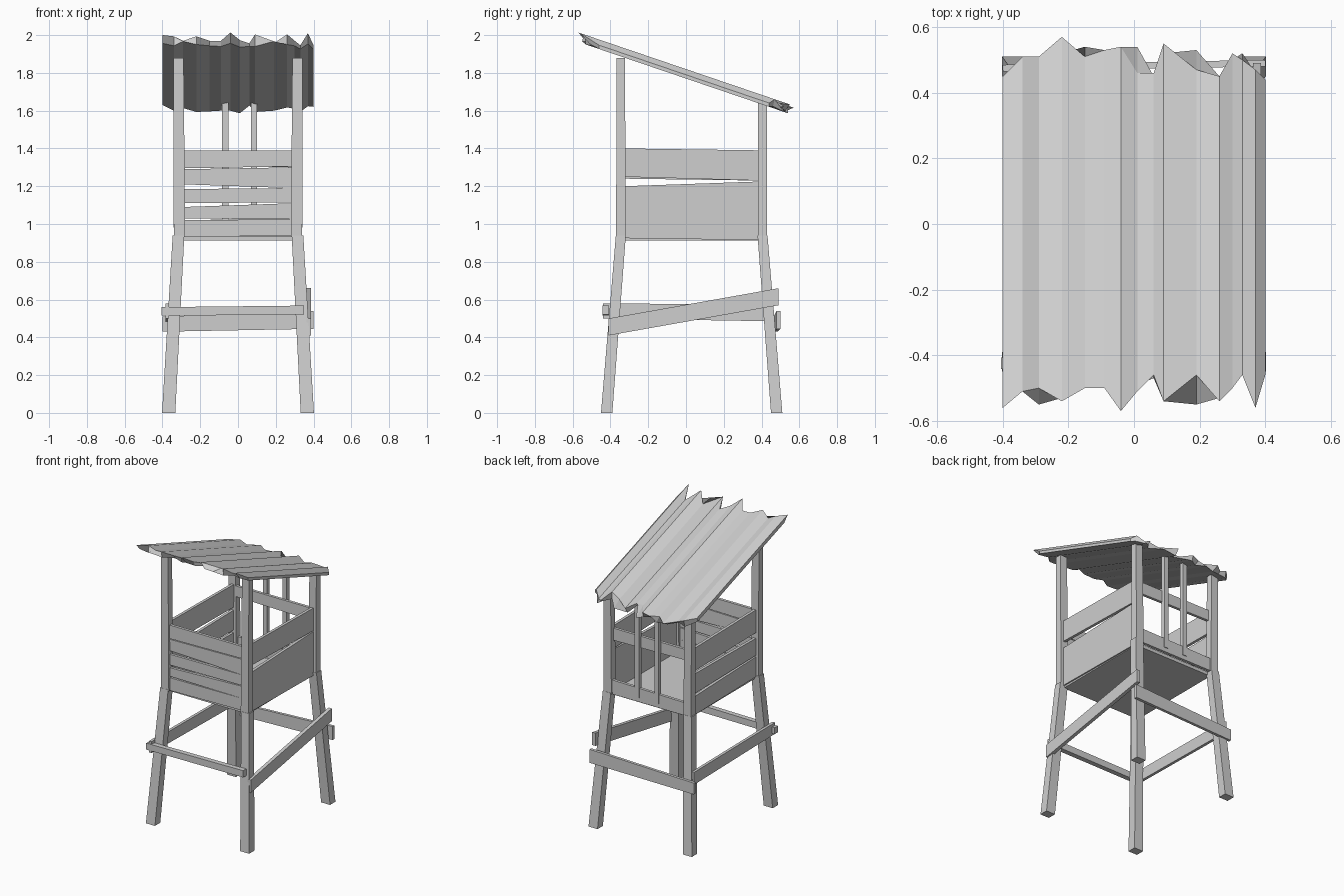
import bpy
import bmesh
from mathutils import Vector

if "Cube" in bpy.data.objects:
    bpy.data.objects.remove(bpy.data.objects["Cube"], do_unlink=True)

grey = bpy.data.materials.new("plain grey")
grey.use_nodes = True
tone = (0.62, 0.62, 0.62, 1)
grey.diffuse_color = tone
grey.node_tree.nodes["Principled BSDF"].inputs["Base Color"].default_value = tone


def loft(name, rings):
    """Skin a closed solid through rings of equal point count."""
    bm = bmesh.new()
    loops = [[bm.verts.new(p) for p in ring] for ring in rings]
    count = len(loops[0])
    for a, b in zip(loops, loops[1:]):
        for i in range(count):
            j = (i + 1) % count
            bm.faces.new((a[i], a[j], b[j], b[i]))
    bm.faces.new(loops[0])
    bm.faces.new(loops[-1])
    bmesh.ops.recalc_face_normals(bm, faces=bm.faces)
    mesh = bpy.data.meshes.new(name)
    bm.to_mesh(mesh)
    bm.free()
    mesh.materials.append(grey)
    obj = bpy.data.objects.new(name, mesh)
    bpy.context.collection.objects.link(obj)
    return obj


def post(name, foot, head, width, depth, taper=1):
    """Upright timber with level ends."""
    def ring(c, s):
        return [Vector(c) + Vector((sx * width * s / 2, sy * depth * s / 2, 0))
                for sx, sy in ((-1, -1), (1, -1), (1, 1), (-1, 1))]
    loft(name, [ring(foot, 1), ring(head, taper)])


def board(name, start, end, low, high, thick=0.02):
    """Plank between two plan points; low and high give edge heights at each end."""
    a, b = Vector(start), Vector(end)
    run = (b - a).normalized()
    side = Vector((-run.y, run.x)) * thick / 2
    rings = []
    for p, lo, hi in ((a, low[0], high[0]), (b, low[1], high[1])):
        rings.append([(*(p + side), lo), (*(p - side), lo),
                      (*(p - side), hi), (*(p + side), hi)])
    loft(name, rings)


# Splayed legs and upright corner posts
for sx, side in ((-1, "right"), (1, "left")):
    for row, foot_y, knee_y, top in (("front", -0.42, -0.345, 1.88),
                                     ("back", 0.48, 0.405, 1.64)):
        post(f"{row}_{side}_leg", (sx * 0.367, foot_y, 0),
             (sx * 0.315, knee_y, 0.94), 0.07, 0.06, 0.88)
        post(f"{row}_{side}_post", (sx * 0.31, knee_y, 0.93),
             (sx * 0.315, knee_y, top), 0.06, 0.05, 0.9)

# Platform floor
floor = [(-0.31, -0.33), (0.31, -0.33), (0.31, 0.39), (-0.31, 0.39)]
loft("floor", [[(x, y, 0.912) for x, y in floor], [(x, y, 0.935) for x, y in floor]])

# Front wall, five uneven planks
front_planks = (
    ((0.93, 0.94), (1.02, 1.025)),
    ((1.03, 1.025), (1.09, 1.11)),
    ((1.11, 1.115), (1.185, 1.19)),
    ((1.21, 1.19), (1.29, 1.30)),
    ((1.295, 1.305), (1.39, 1.39)),
)
for i, (low, high) in enumerate(front_planks):
    board(f"front_plank_{i + 1}", (-0.29, -0.345), (0.29, -0.345), low, high)

# Side walls
board("left_wall_lower", (0.31, -0.33), (0.31, 0.39), (0.925, 0.915), (1.20, 1.225))
board("left_wall_upper", (0.31, -0.33), (0.31, 0.39), (1.25, 1.23), (1.40, 1.39))
board("right_wall_lower", (-0.31, -0.33), (-0.31, 0.39), (0.93, 0.92), (1.07, 1.05))
board("right_wall_middle", (-0.31, -0.33), (-0.31, 0.39), (1.08, 1.07), (1.20, 1.21))
board("right_wall_upper", (-0.31, -0.33), (-0.31, 0.39), (1.24, 1.23), (1.40, 1.39))

# Open back: sill plank, top rail and two slender uprights
board("back_sill", (-0.29, 0.41), (0.29, 0.41), (0.93, 0.93), (1.02, 1.03))
board("back_rail", (-0.29, 0.39), (0.29, 0.39), (1.31, 1.30), (1.385, 1.385))
for name, x in (("right", -0.067), ("left", 0.085)):
    post(f"back_{name}_upright", (x, 0.41, 0.96), (x, 0.41, 1.65), 0.033, 0.03)

# Braces nailed across the legs
board("front_brace", (-0.405, -0.425), (0.35, -0.425), (0.515, 0.52), (0.56, 0.568), 0.035)
board("back_brace", (-0.40, 0.475), (0.40, 0.49), (0.43, 0.445), (0.51, 0.54))
board("right_brace", (-0.375, -0.44), (-0.375, 0.46), (0.50, 0.485), (0.58, 0.572))
board("left_brace", (0.375, -0.41), (0.375, 0.49), (0.41, 0.57), (0.50, 0.66), 0.025)

# Crumpled roof: x, front top, front under, back top, back under (hundredths), top drop
columns = (
    (-40, -56, -52, 45, 44, 1),
    (-34, -51, -51, 51, 50, 0),
    (-29, -50, -55, 51, 49, 2),
    (-22, -54, -53, 57, 52, 1),
    (-15, -50, -48, 51, 54, 2),
    (-9, -50, -50, 53, 50, 2),
    (-4, -57, -52, 54, 53, 0),
    (1, -51, -49, 46, 54, 2),
    (6, -46, -47, 46, 45, 2),
    (9, -54, -50, 55, 52, 0),
    (19, -46, -55, 47, 53, 2),
    (26, -54, -53, 45, 45, 0),
    (30, -50, -48, 52, 50, 2),
    (33, -46, -46, 50, 52, 3),
    (37, -56, -51, 47, 46, 0),
    (40, -46, -46, 44, 44, 3),
)


def roof_point(x, y, drop):
    return (x / 100, y / 100, 1.82 - 0.0034 * y - drop / 100)


loft("roof", [[roof_point(x, ft, d), roof_point(x, bt, d),
               roof_point(x, bu, 4 + i % 2), roof_point(x, fu, 4 + i % 2)]
              for i, (x, ft, fu, bt, bu, d) in enumerate(columns)])
